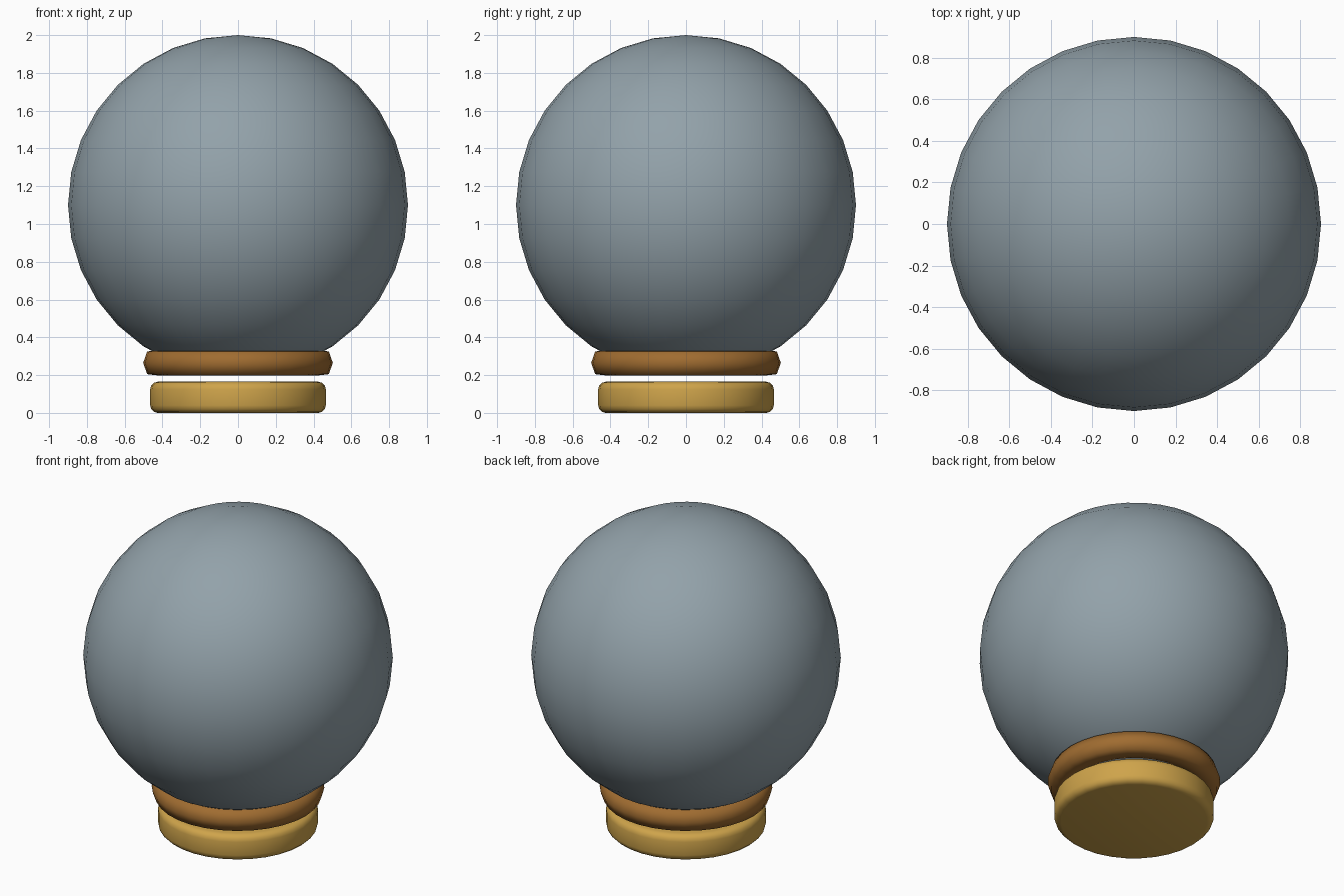
import bpy
import math

cube = bpy.data.objects.get("Cube")
if cube:
    bpy.data.objects.remove(cube, do_unlink=True)


def material(name, color):
    mat = bpy.data.materials.new(name)
    mat.use_nodes = True
    mat.diffuse_color = (*color, 1)
    mat.node_tree.nodes["Principled BSDF"].inputs["Base Color"].default_value = (*color, 1)
    return mat


def finish(name, mat, angle):
    obj = bpy.context.object
    obj.name = name
    obj.data.materials.append(mat)
    bpy.ops.object.shade_smooth_by_angle(angle=math.radians(angle))
    return obj


glass = material("blue grey glass", (0.29, 0.36, 0.40))
bronze = material("bronze", (0.35, 0.15, 0.03))
brass = material("brass", (0.62, 0.37, 0.07))

# Round globe
bpy.ops.mesh.primitive_uv_sphere_add(segments=32, ring_count=16, radius=0.9, location=(0, 0, 1.1))
finish("globe", glass, 60)

# Collar ring hugging the underside of the globe
bpy.ops.mesh.primitive_torus_add(major_segments=32, minor_segments=8, major_radius=0.43,
                                 minor_radius=0.072, location=(0, 0, 0.265))
collar = finish("collar_ring", bronze, 75)
for v in collar.data.vertices:
    # Flatten the tube a little at top and bottom
    v.co.z = max(-0.066, min(0.066, v.co.z * 1.18))

# Rounded base disc
bpy.ops.mesh.primitive_cylinder_add(vertices=32, radius=0.465, depth=0.165, location=(0, 0, 0.0825))
base = bpy.context.object
bevel = base.modifiers.new("rounded_rim", "BEVEL")
bevel.width = 0.04
bevel.segments = 3
bevel.limit_method = "ANGLE"
bevel.angle_limit = math.radians(40)
bpy.ops.object.modifier_apply(modifier=bevel.name)
finish("base_disc", brass, 40)
